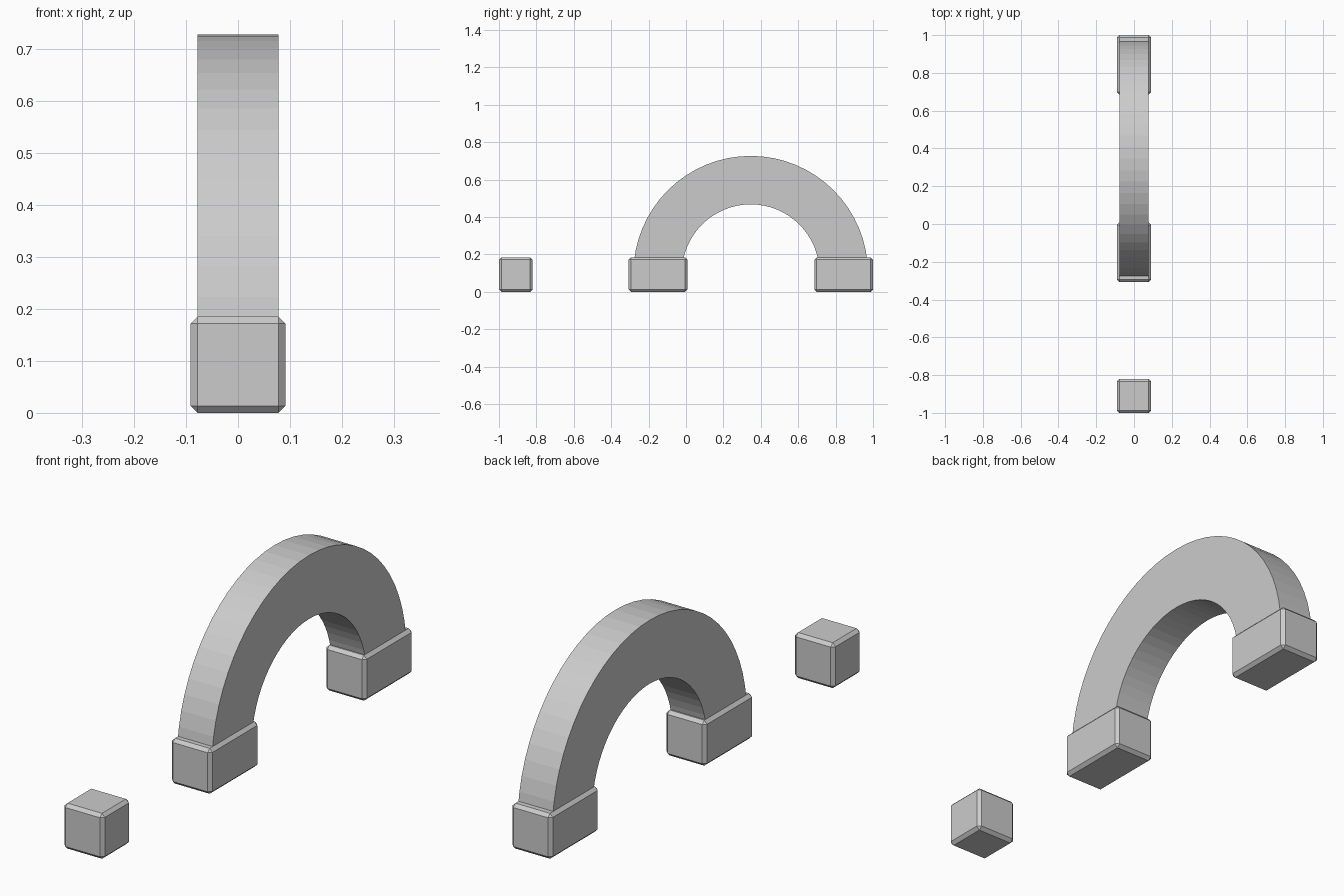
import bpy, bmesh
from math import cos, sin, pi

if "Cube" in bpy.data.objects:
    bpy.data.objects.remove(bpy.data.objects["Cube"])

CY, CZ = 0.346, 0.1      # arch centre in the YZ plane
R_OUT, R_IN = 0.627, 0.368
HALF_W = 0.078
STEPS = 32


def finish(bm, name):
    bmesh.ops.recalc_face_normals(bm, faces=bm.faces)
    mesh = bpy.data.meshes.new(name)
    bm.to_mesh(mesh)
    bm.free()
    obj = bpy.data.objects.new(name, mesh)
    bpy.context.collection.objects.link(obj)
    return obj


def chamfered_block(name, y0, y1, half_x=0.091, height=0.185, chamfer=0.013):
    bm = bmesh.new()
    bmesh.ops.create_cube(bm, size=1)
    for v in bm.verts:
        v.co.x *= 2 * half_x
        v.co.y = (y0 + y1) / 2 + v.co.y * (y1 - y0)
        v.co.z = (v.co.z + 0.5) * height
    bmesh.ops.bevel(bm, geom=bm.edges[:], offset=chamfer, segments=1,
                    affect='EDGES', profile=0.5)
    return finish(bm, name)


# Small loose block and the two arch feet
chamfered_block("small_block", -1.0, -0.82)
chamfered_block("front_foot", -0.307, 0.007)
chamfered_block("back_foot", 0.686, 1.0)

# Half-ring arch: rectangular section swept over 180 degrees
bm = bmesh.new()
rings = []
for i in range(STEPS + 1):
    a = pi * i / STEPS
    rings.append([bm.verts.new((x, CY + r * cos(a), CZ + r * sin(a)))
                  for x, r in ((-HALF_W, R_IN), (HALF_W, R_IN),
                               (HALF_W, R_OUT), (-HALF_W, R_OUT))])
for a, b in zip(rings, rings[1:]):
    for k in range(4):
        n = (k + 1) % 4
        bm.faces.new((a[k], a[n], b[n], b[k]))
bm.faces.new(rings[0])
bm.faces.new(rings[-1])
finish(bm, "arch")
